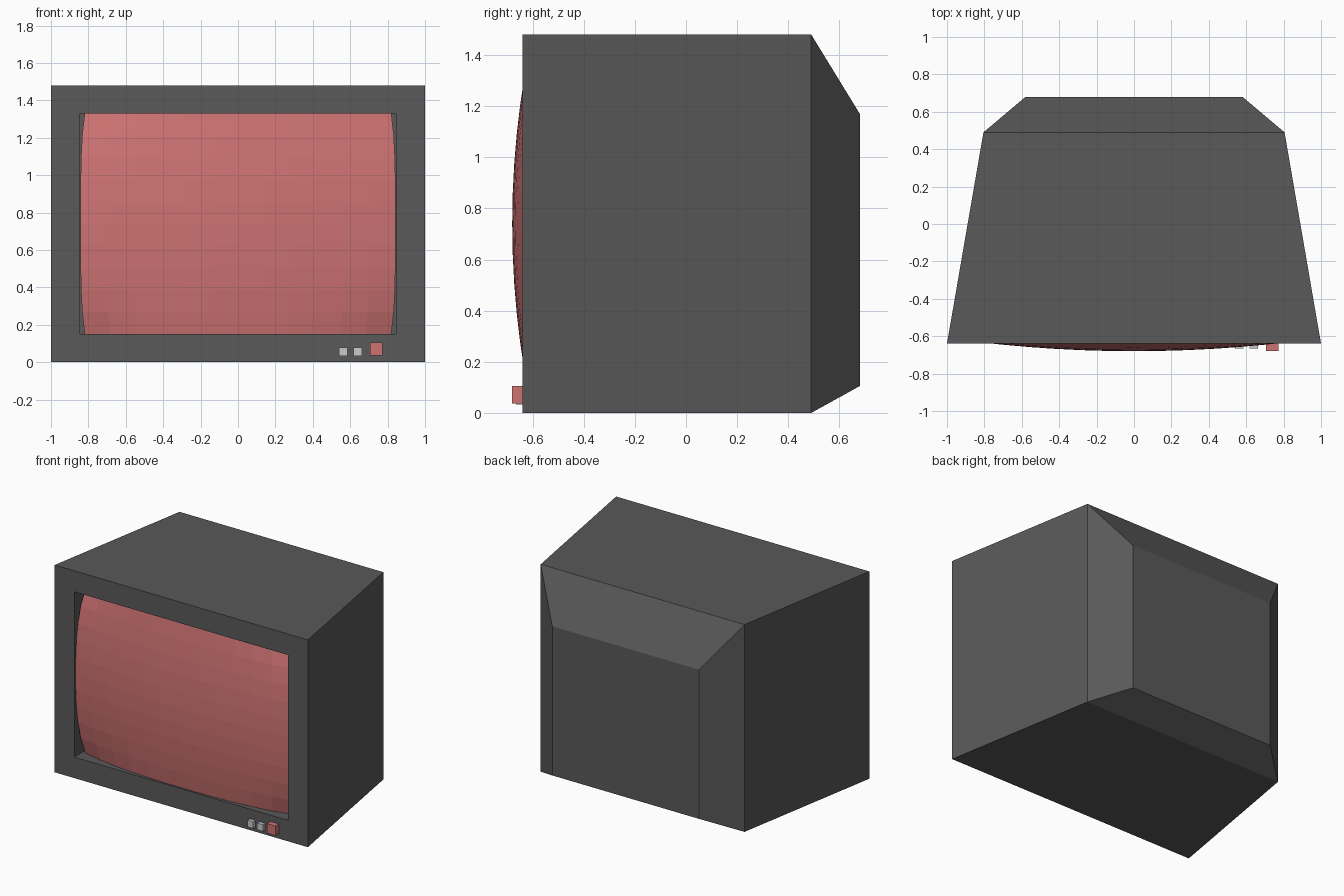
import bpy, bmesh

if "Cube" in bpy.data.objects:
    bpy.data.objects.remove(bpy.data.objects["Cube"])


def material(name, color):
    m = bpy.data.materials.new(name)
    m.diffuse_color = (*color, 1)
    m.use_nodes = True
    m.node_tree.nodes["Principled BSDF"].inputs["Base Color"].default_value = m.diffuse_color
    return m


def finish(name, bm, mat=None):
    bmesh.ops.recalc_face_normals(bm, faces=bm.faces)
    mesh = bpy.data.meshes.new(name)
    bm.to_mesh(mesh)
    bm.free()
    ob = bpy.data.objects.new(name, mesh)
    bpy.context.collection.objects.link(ob)
    if mat:
        mesh.materials.append(mat)
    return ob


def box(name, x0, x1, y0, y1, z0, z1, mat=None):
    bm = bmesh.new()
    bmesh.ops.create_cube(bm, size=1)
    for v in bm.verts:
        v.co = ((x0 + x1) / 2 + v.co.x * (x1 - x0),
                (y0 + y1) / 2 + v.co.y * (y1 - y0),
                (z0 + z1) / 2 + v.co.z * (z1 - z0))
    return finish(name, bm, mat)


dark = material("dark_plastic", (0.1, 0.1, 0.1))
red = material("red", (0.62, 0.17, 0.17))

# Cabinet: rectangular rings (half width, y, bottom, top) lofted
# from the screen recess, around the front frame, to the tapered back
rings = [(0.845, -0.48, 0.15, 1.33), (0.845, -0.64, 0.15, 1.33),
         (1.0, -0.64, 0, 1.48), (0.805, 0.49, 0, 1.48),
         (0.58, 0.68, 0.105, 1.17)]
bm = bmesh.new()
loops = [[bm.verts.new(p) for p in
          ((-w, y, b), (w, y, b), (w, y, t), (-w, y, t))]
         for w, y, b, t in rings]
for a, b in zip(loops, loops[1:]):
    for i in range(4):
        j = (i + 1) % 4
        bm.faces.new((a[i], a[j], b[j], b[i]))
bm.faces.new(loops[0])
bm.faces.new(loops[-1])
finish("cabinet", bm, dark)

# Bulging faceted screen whose sides bow outward at mid height
bm = bmesh.new()
bmesh.ops.create_grid(bm, x_segments=12, y_segments=10, size=1)
for v in bm.verts:
    u, w = v.co.x, v.co.y
    half = 0.842 - 0.022 * w ** 4
    y = -0.68 + 0.05 * (u * u + w * w) + 0.03 * (u * w) ** 4
    v.co = (u * half, y, 0.74 + 0.589 * w)
rim = [e for e in bm.edges if e.is_boundary]
skirt = bmesh.ops.extrude_edge_only(bm, edges=rim)["geom"]
for v in skirt:
    if isinstance(v, bmesh.types.BMVert):
        v.co.y = -0.48
finish("screen", bm, red)

# Control buttons under the screen
for i, x in enumerate((0.54, 0.617)):
    box(f"small_button_{i + 1}", x, x + 0.046, -0.665, -0.63, 0.032, 0.08)
box("power_button", 0.705, 0.772, -0.68, -0.63, 0.037, 0.105, red)
